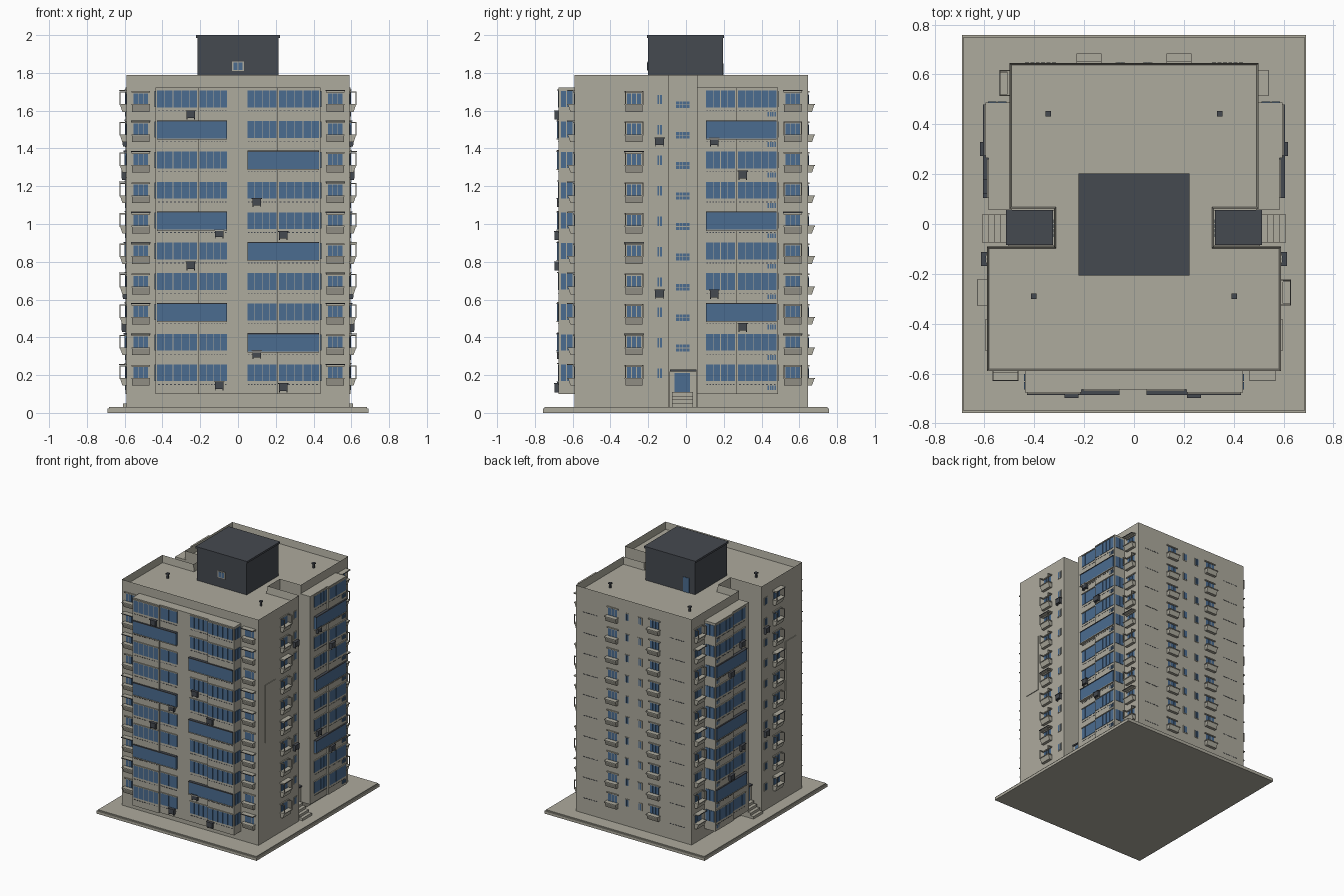
import bpy, bmesh
from mathutils import Vector

cube = bpy.data.objects.get("Cube")
if cube:
    bpy.data.objects.remove(cube, do_unlink=True)


def material(name, rgb):
    m = bpy.data.materials.new(name)
    m.use_nodes = True
    m.diffuse_color = (*rgb, 1)
    m.node_tree.nodes["Principled BSDF"].inputs["Base Color"].default_value = (*rgb, 1)
    return m


WALL = material("warm grey concrete", (0.42, 0.405, 0.34))
GLASS = material("blue glass", (0.07, 0.15, 0.28))
DARK = material("charcoal", (0.06, 0.067, 0.08))

# Every part collects its boxes in one mesh
parts = {}
SIDES = {
    "front": lambda u, d, z: (u, -d, z),
    "back": lambda u, d, z: (u, d, z),
    "left": lambda u, d, z: (d, u, z),
    "right": lambda u, d, z: (-d, u, z),
}


def part(name, mat):
    if name not in parts:
        parts[name] = (bmesh.new(), mat)
    return parts[name][0]


def box(name, mat, side, u, d, z, taper=0):
    """Box spanning u along a wall, d outward from the centre, z up."""
    bm = part(name, mat)
    place = SIDES[side]
    ends = [(z[0], d[1] - taper), (z[1], d[1])]
    rings = [[bm.verts.new(place(a, b, h)) for a, b in
              ((u[0], d[0]), (u[1], d[0]), (u[1], out), (u[0], out))] for h, out in ends]
    low, high = rings
    faces = [bm.faces.new(low), bm.faces.new(high)]
    for i in range(4):
        j = (i + 1) % 4
        faces.append(bm.faces.new((low[i], low[j], high[j], high[i])))
    bmesh.ops.recalc_face_normals(bm, faces=faces)


def around(c, r):
    return (c - r, c + r)


def panes(side, u, d, z, count, gap=0.004):
    step = (u[1] - u[0]) / count
    for k in range(count):
        a = u[0] + k * step
        box("window_panes", GLASS, side, (a + gap / 2, a + step - gap / 2), (d, d + 0.003), z)


def ledge_window(side, u, d, z, hood, posts=False):
    """Window with a small parapet box in front and a lintel or hood above."""
    panes(side, around(u, 0.04), d, (z - 0.025, z + 0.033), 3)
    box("window_lintels", WALL, side, around(u, 0.05), (d, d + 0.008), (z + 0.036, z + 0.044))
    out = d + 0.038
    box("ledge_parapets", WALL, side, around(u, 0.046), (d, out - 0.004), (z - 0.065, z - 0.03), 0.012)
    box("ledge_rails", WALL, side, around(u, 0.05), (d, out), (z - 0.03, z - 0.024))
    if posts:
        for s in (-1, 1):
            box("ledge_posts", WALL, side, around(u + s * 0.046, 0.003),
                (out - 0.006, out), (z - 0.024, z + 0.04))
            box("ledge_posts", WALL, side, around(u + s * 0.046, 0.003),
                (d, out), (z + 0.036, z + 0.042))
    if hood:
        box("ledge_hoods", WALL, side, around(u, 0.052), (d, out), (z + 0.044, z + 0.05))
        box("hood_edges", DARK, side, around(u, 0.052), (out, out + 0.002), (z + 0.044, z + 0.049))


def narrow_window(side, u, d, z):
    box("window_frames", WALL, side, around(u, 0.019), (d, d + 0.003), (z - 0.03, z + 0.03))
    panes(side, around(u, 0.014), d + 0.002, (z - 0.025, z + 0.025), 2)


def bay_row(side, outer, inner, d, z, enclosed):
    """One storey of bay glazing; outer and inner are spans on the two wall planes."""
    if enclosed:
        span = (min(outer + inner), max(outer + inner))
        box("enclosed_glazing", GLASS, side, span, (d - 0.015, d + 0.007), (z - 0.045, z + 0.045))
        box("enclosed_roofs", DARK, side, span, (d - 0.015, d + 0.01), (z + 0.045, z + 0.051))
        box("enclosed_sills", WALL, side, span, (d - 0.015, d + 0.01), (z - 0.051, z - 0.045))
    else:
        for span, depth, count in ((outer, d, 5), (inner, d - 0.012, 4)):
            panes(side, span, depth, (z - 0.042, z + 0.047), count, 0.003)
            box("bay_lintels", WALL, side, span, (depth, depth + 0.007), (z + 0.048, z + 0.054))
    for span, depth in ((outer, d), (inner, d - 0.012)):
        step = (span[1] - span[0]) / 10
        for k in range(10):
            a = span[0] + step * (k + 0.5)
            box("balcony_slots", DARK, side, around(a, step * 0.25), (depth, depth + 0.002),
                (z - 0.062, z - 0.058))


def cooler(side, u, d, z):
    box("air_conditioners", DARK, side, around(u, 0.023), (d, d + 0.021), around(z, 0.018))
    box("air_conditioner_tops", DARK, side, around(u, 0.028), (d, d + 0.023), (z + 0.018, z + 0.022))
    for s in (-1, 1):
        box("air_conditioner_brackets", DARK, side, around(u + s * 0.02, 0.002),
            (d, d + 0.02), (z - 0.026, z - 0.018))


# Ground slab with a thin upper step
box("ground_slab", WALL, "back", (-0.69, 0.69), (-0.757, 0.757), (0, 0.022))
box("ground_slab_top", WALL, "back", (-0.683, 0.683), (-0.75, 0.75), (0.022, 0.03))

# Main block: stepped footprint with side notches and a sunken roof behind the parapet
half = [(0.59, -0.59), (0.59, -0.09), (0.32, -0.09), (0.32, 0.06), (0.5, 0.06), (0.5, 0.645)]
outline = half + [(-x, y) for x, y in reversed(half)]
bm = part("main_block", WALL)
base = bm.faces.new([bm.verts.new((x, y, 0.03)) for x, y in outline])
top = bmesh.ops.extrude_face_region(bm, geom=[base])["geom"]
bmesh.ops.translate(bm, vec=Vector((0, 0, 1.76)), verts=[g for g in top if isinstance(g, bmesh.types.BMVert)])
bmesh.ops.recalc_face_normals(bm, faces=bm.faces)
roof = max(bm.faces, key=lambda f: f.calc_center_median().z)
bmesh.ops.inset_region(bm, faces=[roof], thickness=0.011)
bmesh.ops.translate(bm, vec=Vector((0, 0, -0.055)), verts=roof.verts)

# Projecting bays
BAY_Z = (0.1, 1.722)
box("front_bay", WALL, "front", (-0.22, 0.22), (0.58, 0.663), BAY_Z)
for s in (-1, 1):
    box("front_bay", WALL, "front", sorted((s * 0.21, s * 0.438)), (0.58, 0.675), BAY_Z)
for side in ("left", "right"):
    box("side_bays", WALL, side, (0.057, 0.27), (0.49, 0.583), BAY_Z)
    box("side_bays", WALL, side, (0.265, 0.488), (0.49, 0.595), BAY_Z)

# Ten storeys of windows
for i in range(10):
    z = 0.21 + 0.161 * i
    bay_row("front", (-0.43, -0.215), (-0.205, -0.058), 0.675, z, i % 3 == 2)
    bay_row("front", (0.215, 0.43), (0.05, 0.205), 0.675, z, i % 3 == 1)
    for k, side in enumerate(("left", "right")):
        s = 1 - 2 * k
        bay_row(side, (0.275, 0.48), (0.105, 0.26), 0.595, z, (i + k) % 3 == 2)
        panes(side, (0.43, 0.478), 0.595, (z - 0.09, z - 0.065), 4, 0.005)
        panes(side, (-0.665, -0.6), 0.438, (z - 0.04, z + 0.045), 2)
        panes("back", sorted((s * 0.51, s * 0.588)), 0.488, (z - 0.04, z + 0.045), 2)
        ledge_window("front", s * 0.515, 0.59, z, (i + k) % 3 != 1)
        ledge_window(side, -0.275, 0.59, z, (i + k) % 3 == 1, True)
        ledge_window(side, 0.565, 0.5, z, (i + k) % 4 == 1, i % 2 == k)
        narrow_window(side, -0.14, 0.59, z)
        ledge_window("back", s * 0.18, 0.645, z, False)
        narrow_window("back", s * 0.055, 0.645, z)
        if i:  # stairwell windows in the notch
            for low in (z - 0.046, z - 0.026):
                panes(side, (-0.055, 0.02), 0.32, (low, low + 0.016), 4)
        for n in range(6):  # wall vents
            box("wall_vents", DARK, "back", around(s * (0.32 + 0.022 * n), 0.008),
                (0.645, 0.647), (z - 0.062, z - 0.058))

# Air conditioners
for u, z in ((-0.25, 1.58), (-0.1, 0.95), (-0.25, 0.78), (0.1, 1.115),
             (0.24, 0.94), (0.1, 0.31), (-0.1, 0.145), (0.24, 0.135)):
    cooler("front", u, 0.675 if abs(u) > 0.21 else 0.663, z)
for side in ("left", "right"):
    for u, d, z in ((0.3, 0.595, 1.26), (0.3, 0.595, 0.455), (0.15, 0.583, 1.435),
                    (0.15, 0.583, 0.63), (-0.14, 0.59, 1.435), (-0.14, 0.59, 0.63)):
        cooler(side, u, d, z)

    # Entrance porch, door and steps in each notch
    box("entrance_porches", WALL, side, (-0.088, 0.055), (0.31, 0.505), (0.03, 0.22))
    box("entrance_roofs", DARK, side, (-0.085, 0.056), (0.325, 0.513), (0.22, 0.23))
    box("entrance_doors", GLASS, side, (-0.06, 0.022), (0.505, 0.509), (0.11, 0.212))
    for k in range(4):
        box("entrance_steps", WALL, side, (-0.075, 0.038), (0.5, 0.61 - 0.025 * k),
            (0.03, 0.05 + 0.02 * k))
    box("wall_panels", WALL, side, (-0.51, -0.38), (0.59, 0.595), (0.8, 1.25))

# Rooftop machine room
box("machine_room", DARK, "back", (-0.215, 0.215), (-0.2, 0.195), (1.73, 1.99))
box("machine_room_cap", DARK, "back", (-0.222, 0.222), (-0.207, 0.202), (1.985, 2.0))
box("machine_room_frame", WALL, "front", around(0, 0.032), (0.2, 0.204), around(1.835, 0.026))
panes("front", around(0, 0.026), 0.203, around(1.835, 0.02), 2)
box("machine_room_door", GLASS, "back", around(-0.14, 0.025), (0.195, 0.199), (1.735, 1.85))

# Roof vents
for s in (-1, 1):
    for x, y in ((0.343, 0.443), (0.402, -0.29)):
        box("roof_vent_pipes", DARK, "back", around(s * x, 0.006), around(y, 0.006), (1.73, 1.765))
        box("roof_vent_caps", DARK, "back", around(s * x, 0.011), around(y, 0.011), (1.765, 1.775))

for name, (bm, mat) in parts.items():
    mesh = bpy.data.meshes.new(name)
    bm.to_mesh(mesh)
    bm.free()
    mesh.materials.append(mat)
    bpy.context.collection.objects.link(bpy.data.objects.new(name, mesh))
